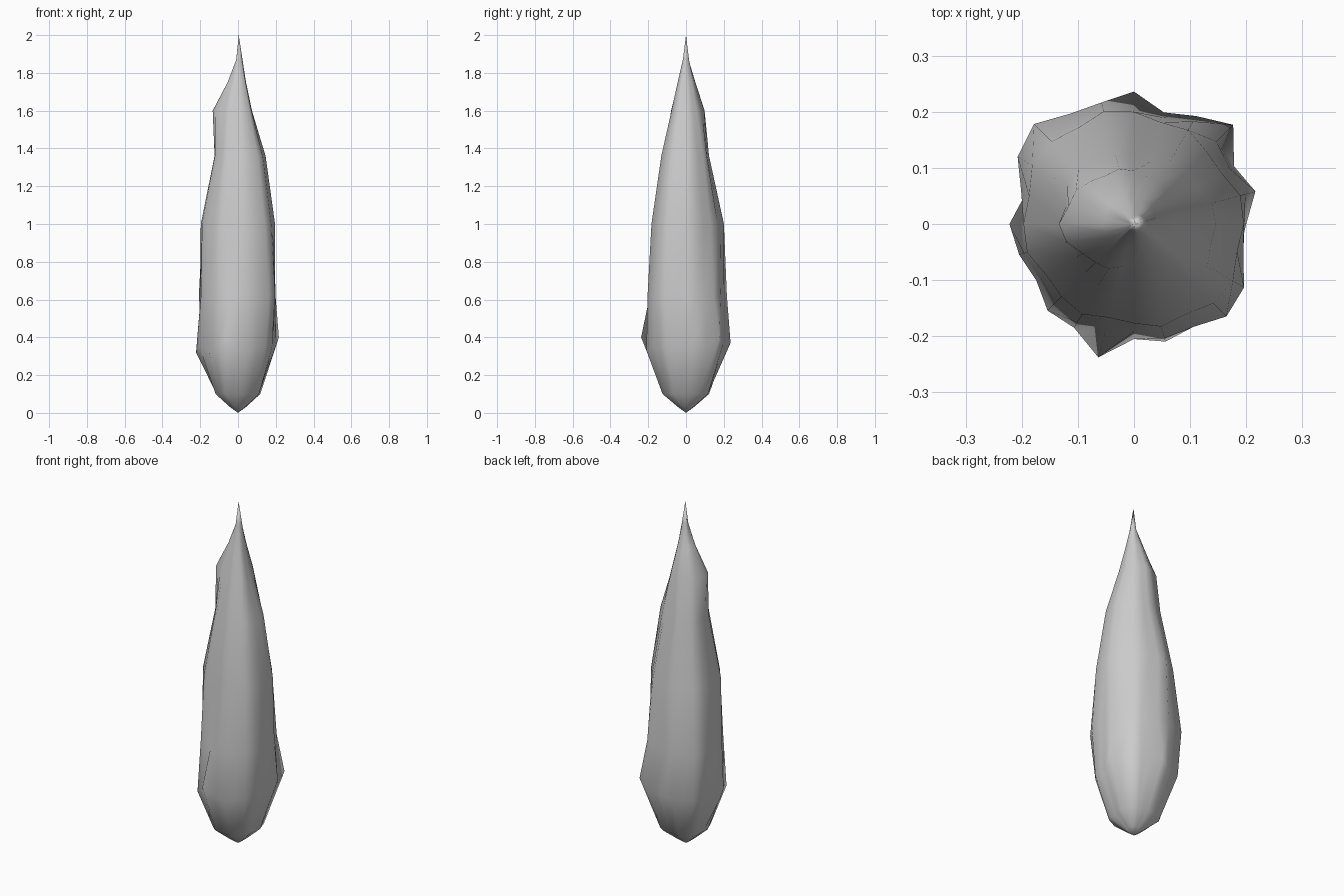
import bpy, bmesh, math

if "Cube" in bpy.data.objects:
    bpy.data.objects.remove(bpy.data.objects["Cube"])

COLS = 24
# Height, then radius towards E, NE, N, NW, W, SW, S, SE
RINGS = [
    (0.03, .040, .044, .040, .044, .040, .044, .040, .044),
    (0.10, .110, .138, .116, .138, .114, .132, .122, .132),
    (0.35, .200, .220, .210, .215, .205, .210, .205, .205),
    (0.62, .197, .208, .202, .252, .197, .200, .192, .233),
    (1.00, .196, .183, .200, .208, .197, .183, .177, .200),
    (1.36, .146, .128, .115, .140, .124, .122, .124, .148),
    (1.60, .072, .080, .095, .108, .134, .097, .074, .085),
    (1.75, .042, .045, .048, .055, .055, .046, .043, .048),
    (1.87, .024, .020, .014, .012, .008, .012, .015, .020),
]
# Pointed bulges around the belly: column -> (radius, height)
SPIKES = {1: (.224, .40), 3: (.250, .40), 6: (.236, .37), 9: (.232, .35),
          12: (.222, .32), 15: (.218, .32), 17: (.246, .40), 19: (.217, .33)}
FLUTE = (0.0, 0.025, -0.035)   # shallow vertical folds


def radius(row, c):
    t = c * 8 / COLS
    i = int(t)
    f = t - i
    r = row[i % 8] * (1 - f) + row[(i + 1) % 8] * f
    return r * (1 + FLUTE[c % 3])


bm = bmesh.new()
loops = []
for k, (z, *row) in enumerate(RINGS):
    ring = []
    for c in range(COLS):
        a = 2 * math.pi * c / COLS
        r, h = radius(row, c), z
        if k == 2 and c in SPIKES:
            r, h = SPIKES[c]
        ring.append(bm.verts.new((r * math.cos(a), r * math.sin(a), h)))
    loops.append(ring)

# Skin between rings, then the bottom point and the tip
for lo, hi in zip(loops, loops[1:]):
    for c in range(COLS):
        d = (c + 1) % COLS
        bm.faces.new((lo[c], lo[d], hi[d], hi[c]))
base = bm.verts.new((0, 0, 0))
tip = bm.verts.new((0.004, 0, 2.0))
for c in range(COLS):
    d = (c + 1) % COLS
    bm.faces.new((base, loops[0][d], loops[0][c]))
    bm.faces.new((tip, loops[-1][c], loops[-1][d]))
bmesh.ops.recalc_face_normals(bm, faces=bm.faces[:])

mesh = bpy.data.meshes.new("pointed_bud")
bm.to_mesh(mesh)
bm.free()
bud = bpy.data.objects.new("pointed_bud", mesh)
bpy.context.collection.objects.link(bud)
bpy.context.view_layer.objects.active = bud
bud.select_set(True)
bpy.ops.object.shade_smooth_by_angle(angle=math.radians(50))
